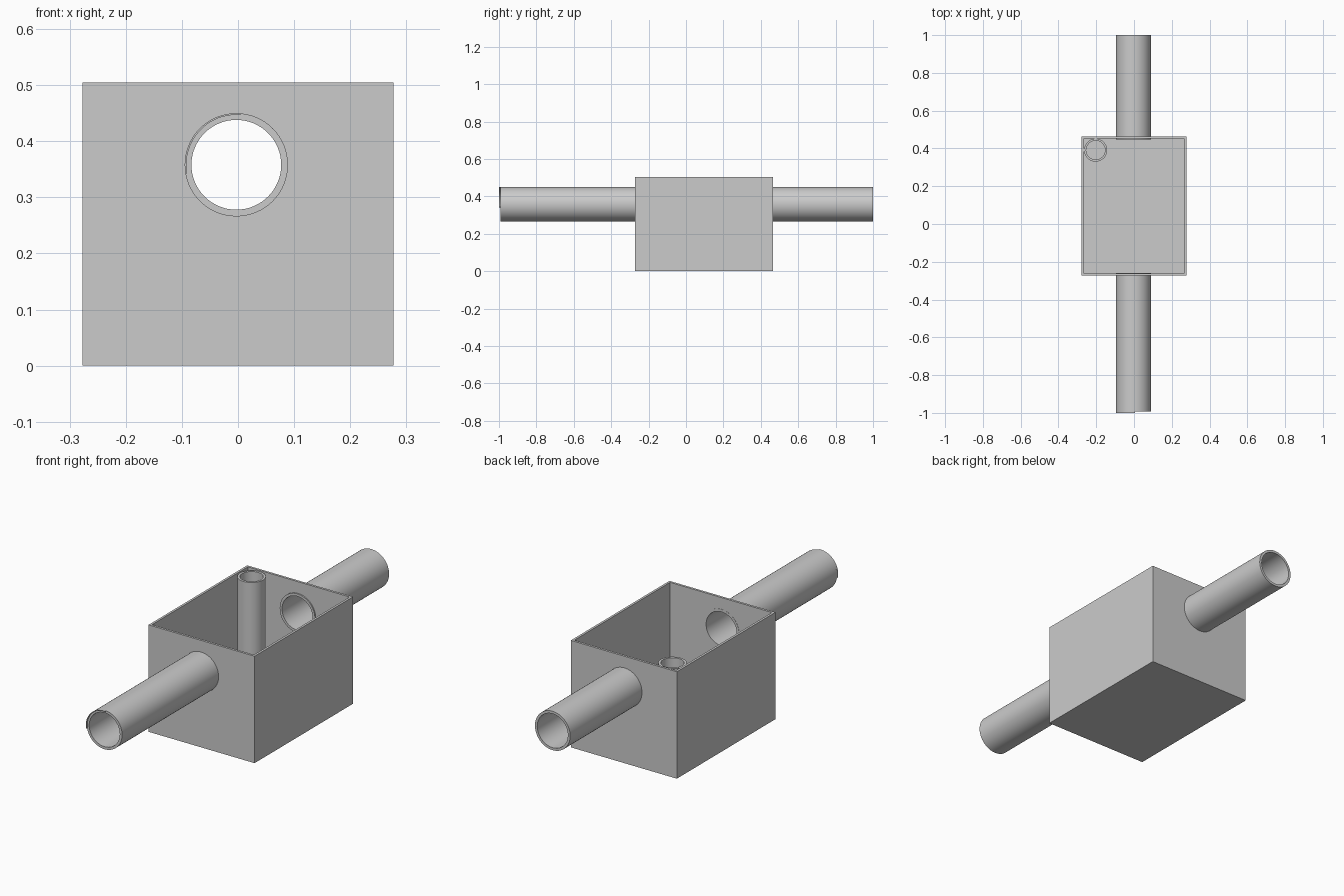
import bpy
import bmesh
from math import radians, cos, sin, pi
from mathutils import Matrix

cube = bpy.data.objects.get("Cube")
if cube:
    bpy.data.objects.remove(cube, do_unlink=True)

GREY = (0.6, 0.6, 0.6, 1.0)
grey = bpy.data.materials.new("plain grey")
grey.use_nodes = True
grey.diffuse_color = GREY
grey.node_tree.nodes["Principled BSDF"].inputs["Base Color"].default_value = GREY

PIPE_X, PIPE_Z = -0.003, 0.358
ALONG_Y = Matrix.Rotation(radians(90), 4, "X")   # local +z points to -y


def add_object(name, bm):
    bmesh.ops.recalc_face_normals(bm, faces=bm.faces)
    mesh = bpy.data.meshes.new(name)
    bm.to_mesh(mesh)
    bm.free()
    mesh.materials.append(grey)
    obj = bpy.data.objects.new(name, mesh)
    bpy.context.collection.objects.link(obj)
    return obj


def box(name, low, high):
    bm = bmesh.new()
    bmesh.ops.create_cube(bm, size=1)
    for v in bm.verts:
        v.co = [b if c > 0 else a for c, a, b in zip(v.co, low, high)]
    return add_object(name, bm)


def smooth(obj):
    bpy.ops.object.select_all(action="DESELECT")
    obj.select_set(True)
    bpy.context.view_layer.objects.active = obj
    bpy.ops.object.shade_smooth_by_angle(angle=radians(30))


def tube(name, outer, inner, length, matrix, start=0, sweep=360, sides=64):
    """Hollow tube, or part of one, from local z = 0 to length."""
    bm = bmesh.new()
    full = sweep == 360
    section = [(outer, 0), (outer, length), (inner, length), (inner, 0)]
    rings = []
    for i in range(sides if full else sides + 1):
        a = radians(start + sweep * i / sides)
        rings.append([bm.verts.new((r * cos(a), r * sin(a), z)) for r, z in section])
    for i in range(sides):
        a, b = rings[i], rings[(i + 1) % len(rings)]
        for j in range(4):
            k = (j + 1) % 4
            bm.faces.new((a[j], b[j], b[k], a[k]))
    if not full:
        bm.faces.new(rings[0])
        bm.faces.new(rings[-1])
    bm.transform(matrix)
    obj = add_object(name, bm)
    smooth(obj)
    return obj


def cut(target, cutter):
    mod = target.modifiers.new("cut", "BOOLEAN")
    mod.operation = "DIFFERENCE"
    mod.solver = "EXACT"
    mod.object = cutter
    bpy.context.view_layer.objects.active = target
    bpy.ops.object.modifier_apply(modifier=mod.name)
    bpy.data.objects.remove(cutter, do_unlink=True)


# Open-topped tank with a hole through the front and back walls
tank = box("tank", (-0.277, -0.272, 0), (0.277, 0.464, 0.505))
cut(tank, box("cavity_cutter", (-0.266, -0.261, 0.011), (0.266, 0.453, 0.6)))
bm = bmesh.new()
bmesh.ops.create_cone(bm, cap_ends=True, segments=64, radius1=0.088, radius2=0.088, depth=2)
bm.transform(Matrix.Translation((PIPE_X, 0, PIPE_Z)) @ ALONG_Y)
cut(tank, add_object("hole_cutter", bm))

# Horizontal pipes, entering just past the inside of each wall
for name, front_y, back_y in (("front_pipe", -0.992, -0.26), ("back_pipe", 0.447, 1.0)):
    place = Matrix.Translation((PIPE_X, back_y, PIPE_Z)) @ ALONG_Y
    tube(name, 0.092, 0.08, back_y - front_y, place)

# Thin lip on the upper right of the front pipe's mouth
place = Matrix.Translation((PIPE_X, -0.99, PIPE_Z)) @ ALONG_Y
tube("front_pipe_lip", 0.092, 0.089, 0.01, place, start=85, sweep=105, sides=20)

# Standpipe in the back right corner, standing on the tank floor
tube("standpipe", 0.061, 0.05, 0.49, Matrix.Translation((-0.203, 0.391, 0.01)))
